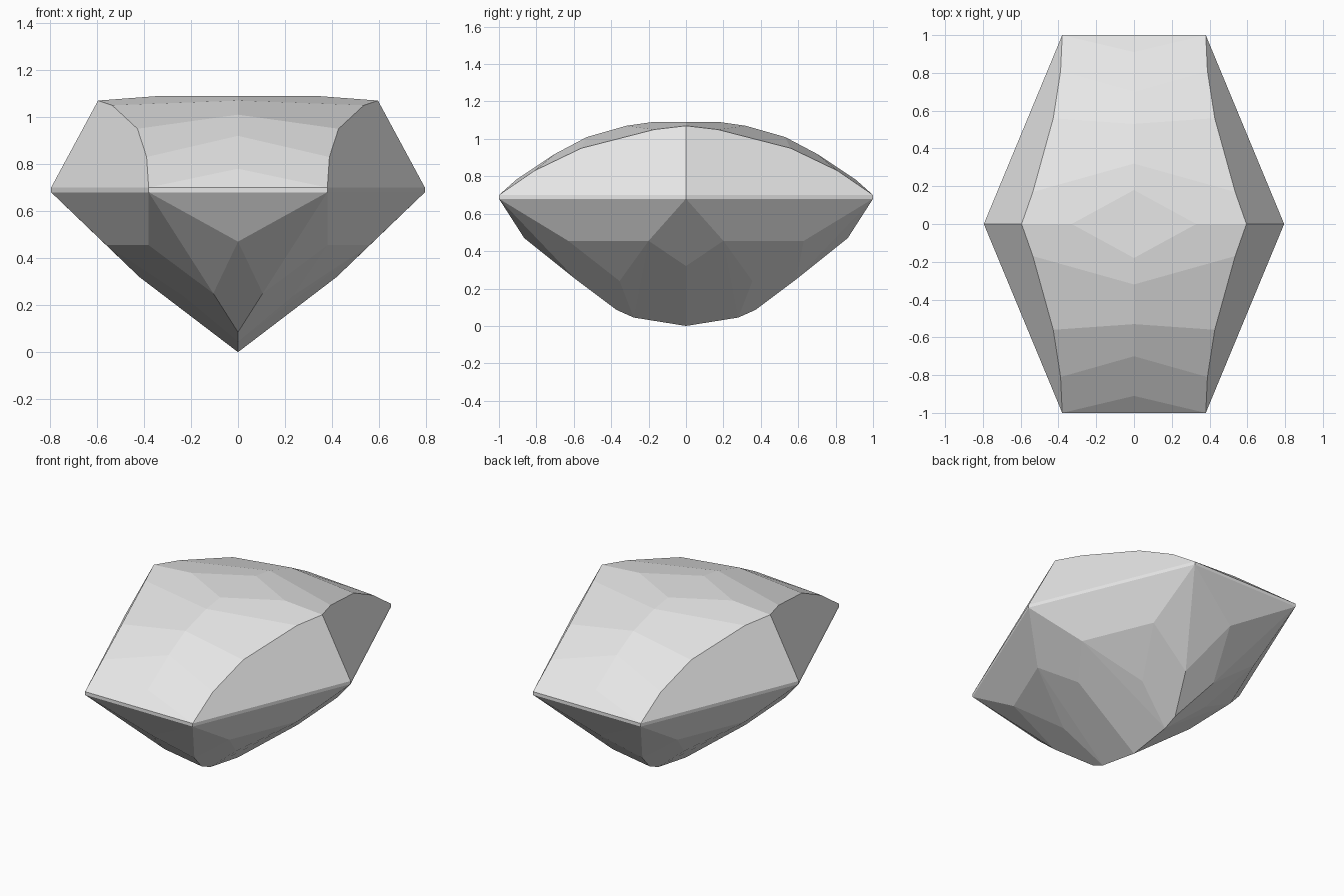
import bpy, bmesh
from math import radians

cube = bpy.data.objects.get("Cube")
if cube:
    bpy.data.objects.remove(cube, do_unlink=True)

# Single stone colour
stone = bpy.data.materials.new("pale_grey_stone")
stone.use_nodes = True
grey = (0.8, 0.8, 0.8, 1)
stone.diffuse_color = grey
stone.node_tree.nodes["Principled BSDF"].inputs["Base Color"].default_value = grey


def bevel_x(y, z):
    """x on the flat side bevel of the crown, at depth y and height z."""
    return 0.795 - 0.415 * y - 0.54 * (z - 0.70)


# Corners of one quarter of the stone; the rest is mirrored
girdle = [(x, y, z) for x, y in ((0.795, 0), (0.38, 1)) for z in (0.68, 0.70)]
crown_rim = [(bevel_x(y, z), y, z) for y, z in
             ((0, 1.07), (0.17, 1.05), (0.56, 0.95), (0.81, 0.83))]
crown_ridge = [(0, y, z) for y, z in
               ((0.18, 1.09), (0.32, 1.07), (0.53, 1.01), (0.70, 0.92), (0.91, 0.78))]
table = [(0.33, 0, 1.09)]
pavilion = [(0.56, 0.20, 0.455), (0.38, 0.63, 0.455), (0.42, 0, 0.32),
            (0.235, 0.355, 0.24), (0.105, 0.59, 0.25)]
keel = [(0, y, z) for y, z in ((0, 0), (0.28, 0.045), (0.37, 0.085), (0.865, 0.47))]

quarter = girdle + crown_rim + crown_ridge + table + pavilion + keel
corners = {(sx * x + 0.0, sy * y + 0.0, z)
           for x, y, z in quarter for sx in (1, -1) for sy in (1, -1)}

# Wrap the corners in a convex faceted shell and merge coplanar triangles
bm = bmesh.new()
for co in sorted(corners):
    bm.verts.new(co)
hull = bmesh.ops.convex_hull(bm, input=bm.verts[:])
loose = {g for g in hull["geom_interior"] + hull["geom_unused"]
         if isinstance(g, bmesh.types.BMVert)}
bmesh.ops.delete(bm, geom=list(loose), context='VERTS')
bmesh.ops.dissolve_limit(bm, angle_limit=radians(2.5), verts=bm.verts[:], edges=bm.edges[:])
bmesh.ops.recalc_face_normals(bm, faces=bm.faces[:])

mesh = bpy.data.meshes.new("faceted_gem")
bm.to_mesh(mesh)
bm.free()
mesh.materials.append(stone)
gem = bpy.data.objects.new("faceted_gem", mesh)
bpy.context.collection.objects.link(gem)
